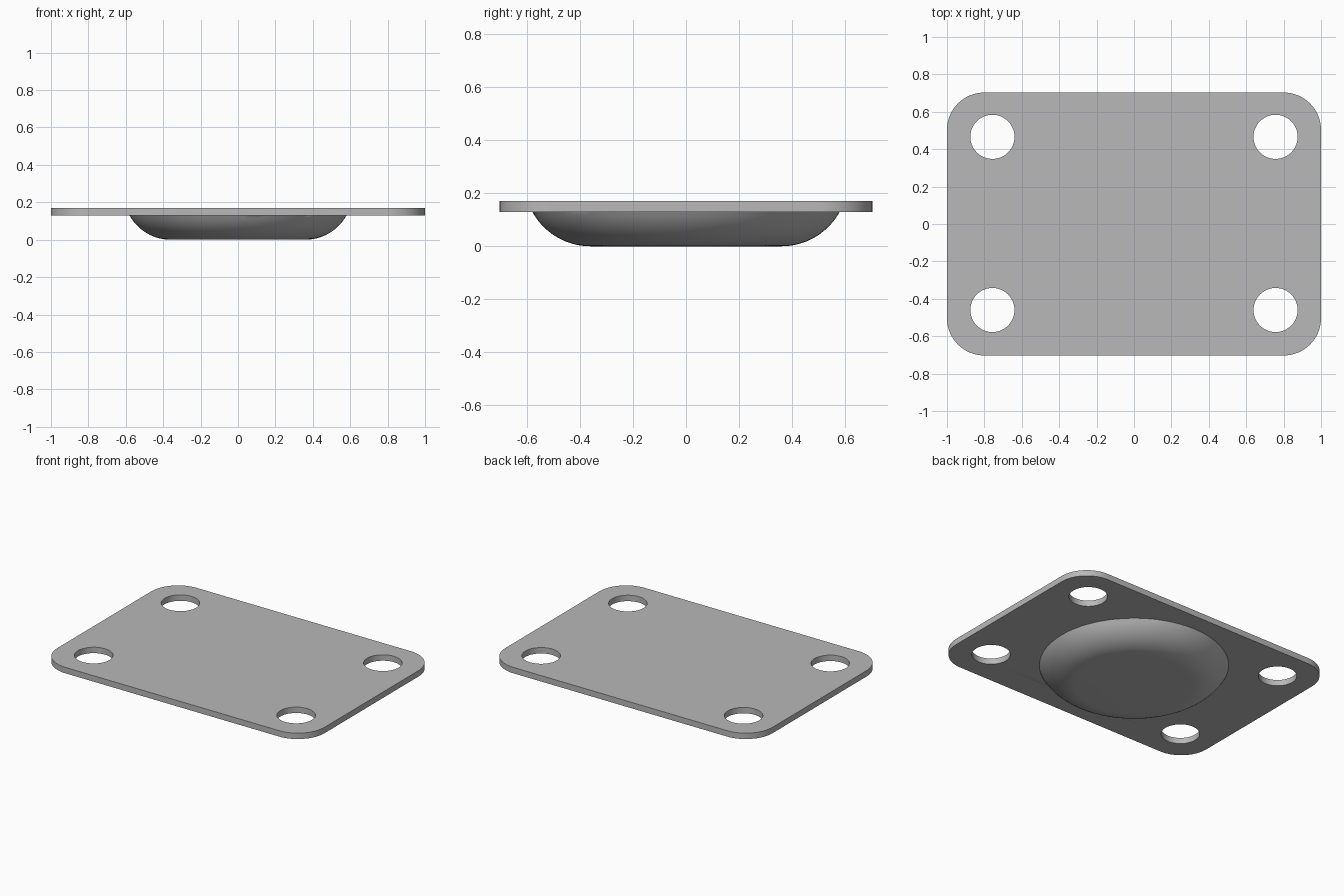
import bpy, bmesh
from math import sin, cos, pi, radians, asin

cube = bpy.data.objects.get("Cube")
if cube:
    bpy.data.objects.remove(cube, do_unlink=True)

HALF_X, HALF_Y, CORNER = 1.0, 0.703, 0.2
BOTTOM, TOP = 0.13, 0.17
HOLE_X, HOLE_Y, HOLE_R = 0.757, 0.463, 0.118
RIM, FLAT = 0.58, 0.36

steel = bpy.data.materials.new("plain grey")
steel.use_nodes = True
grey = (0.48, 0.48, 0.48, 1)
steel.diffuse_color = grey
steel.node_tree.nodes["Principled BSDF"].inputs["Base Color"].default_value = grey


def arc(cx, cy, r, start, sweep, n):
    return [(cx + r * cos(start + sweep * i / n), cy + r * sin(start + sweep * i / n))
            for i in range(n + 1)]


def add_loop(curve, points):
    spline = curve.splines.new("POLY")
    spline.points.add(len(points) - 1)
    for p, (x, y) in zip(spline.points, points):
        p.co = (x, y, 0, 1)
    spline.use_cyclic_u = True


def link(name, mesh):
    ob = bpy.data.objects.new(name, mesh)
    bpy.context.collection.objects.link(ob)
    return ob


# Rounded plate outline with four bolt holes
outline = bpy.data.curves.new("plate_outline", "CURVE")
outline.dimensions = "2D"
outline.fill_mode = "BOTH"
outline.extrude = (TOP - BOTTOM) / 2
corners = [(1, 1), (-1, 1), (-1, -1), (1, -1)]
border = []
for k, (sx, sy) in enumerate(corners):
    border += arc(sx * (HALF_X - CORNER), sy * (HALF_Y - CORNER), CORNER, k * pi / 2, pi / 2, 16)
add_loop(outline, border)
for sx, sy in corners:
    add_loop(outline, arc(sx * HOLE_X, sy * HOLE_Y + 0.003, HOLE_R, 0, 2 * pi, 48)[:-1])

source = link("plate_outline", outline)
plate_mesh = bpy.data.meshes.new_from_object(
    source.evaluated_get(bpy.context.evaluated_depsgraph_get()))
bpy.data.objects.remove(source, do_unlink=True)
bm = bmesh.new()
bm.from_mesh(plate_mesh)
bmesh.ops.remove_doubles(bm, verts=bm.verts, dist=1e-5)
bmesh.ops.translate(bm, verts=bm.verts, vec=(0, 0, (TOP + BOTTOM) / 2))
bmesh.ops.recalc_face_normals(bm, faces=bm.faces)
bm.to_mesh(plate_mesh)
bm.free()
plate = link("plate", plate_mesh)

# Shallow dished boss below, lathed from a curved profile
run = RIM - FLAT
radius = (run ** 2 + BOTTOM ** 2) / (2 * BOTTOM)
profile = arc(FLAT, radius, radius, -pi / 2, asin(run / radius), 14)
profile.append((RIM, (TOP + BOTTOM) / 2))
bm = bmesh.new()
rings = []
SIDES = 96
for r, z in profile:
    rings.append([bm.verts.new((r * cos(2 * pi * i / SIDES), r * sin(2 * pi * i / SIDES), z))
                  for i in range(SIDES)])
for low, high in zip(rings, rings[1:]):
    for i in range(SIDES):
        j = (i + 1) % SIDES
        bm.faces.new((low[i], low[j], high[j], high[i]))
bm.faces.new(rings[0])
bm.faces.new(rings[-1])
bmesh.ops.recalc_face_normals(bm, faces=bm.faces)
boss_mesh = bpy.data.meshes.new("boss")
bm.to_mesh(boss_mesh)
bm.free()
boss = link("boss", boss_mesh)
for ob in (plate, boss):
    ob.data.materials.clear()
    ob.data.materials.append(steel)

# Join the boss to the plate as one solid
union = plate.modifiers.new("join_boss", "BOOLEAN")
union.operation = "UNION"
union.solver = "EXACT"
union.object = boss
bpy.ops.object.select_all(action="DESELECT")
plate.select_set(True)
bpy.context.view_layer.objects.active = plate
bpy.ops.object.modifier_apply(modifier=union.name)
bpy.data.objects.remove(boss, do_unlink=True)
bpy.ops.object.shade_smooth_by_angle(angle=radians(30))
plate.name = "mounting_plate"
